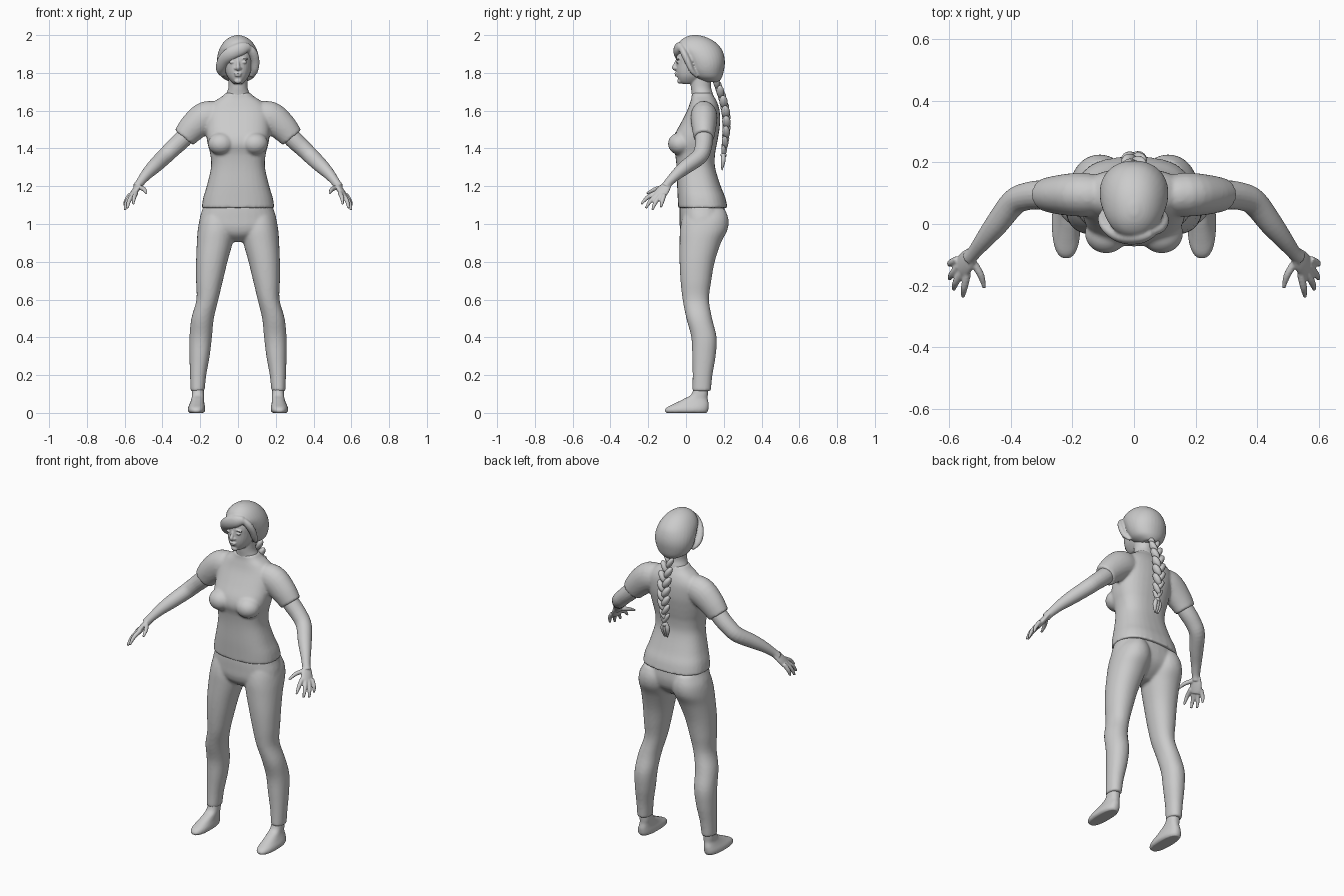
import bpy, bmesh, math
from mathutils import Vector, Matrix

grey = bpy.data.materials.new("plain grey")
grey.diffuse_color = (0.6, 0.6, 0.6, 1)


def spline(rows, steps=4):
    """Smoothly interpolate rows of numbers."""
    out = []
    for i in range(len(rows) - 1):
        a, b, c, d = (rows[max(i - 1, 0)], rows[i], rows[i + 1], rows[min(i + 2, len(rows) - 1)])
        for s in range(steps):
            t = s / steps
            out.append([0.5 * (2 * q + (r - p) * t + (2 * p - 5 * q + 4 * r - w) * t * t
                        + (3 * q - p - 3 * r + w) * t ** 3) for p, q, r, w in zip(a, b, c, d)])
    return out + [list(rows[-1])]


def skin_rings(bm, rings):
    """Close a list of point rings into a solid."""
    vs = [[bm.verts.new(p) for p in ring] for ring in rings]
    n = len(vs[0])
    faces = [bm.faces.new((a[i], a[(i + 1) % n], b[(i + 1) % n], b[i]))
             for a, b in zip(vs, vs[1:]) for i in range(n)]
    faces += [bm.faces.new(vs[0][::-1]), bm.faces.new(vs[-1])]
    bmesh.ops.recalc_face_normals(bm, faces=faces)


def stack(bm, rows, power=2.3, side=1, n=32):
    """Horizontal sections: z, x0, x1, y0, y1."""
    rings = []
    for z, x0, x1, y0, y1 in spline(rows):
        ring = []
        for i in range(n):
            a = 2 * math.pi * i / n
            c, s = math.cos(a), math.sin(a)
            px = math.copysign(abs(c) ** (2 / power), c)
            py = math.copysign(abs(s) ** (2 / power), s)
            ring.append((side * ((x0 + x1) / 2 + px * (x1 - x0) / 2),
                         (y0 + y1) / 2 + py * (y1 - y0) / 2, z))
        rings.append(ring)
    skin_rings(bm, rings)


def tube(bm, rows, flat=1.0, axis=(0, 1, 0), side=1, n=20):
    """Path rows: x, y, z, radius; flat scales the radius along axis."""
    pts = spline(rows)
    rings = []
    for i, (x, y, z, r) in enumerate(pts):
        t = (Vector(pts[min(i + 1, len(pts) - 1)][:3]) - Vector(pts[max(i - 1, 0)][:3])).normalized()
        v = Vector(axis)
        v = (v - t * v.dot(t)).normalized()
        u = t.cross(v)
        ring = []
        for k in range(n):
            a = 2 * math.pi * k / n
            p = Vector((x, y, z)) + u * r * math.cos(a) + v * r * flat * math.sin(a)
            ring.append((side * p.x, p.y, p.z))
        rings.append(ring)
    skin_rings(bm, rings)


def blob(bm, loc, size, rot=(0, 0, 0)):
    m = Matrix.Translation(loc)
    for k, ax in zip(rot, "XYZ"):
        m = m @ Matrix.Rotation(k, 4, ax)
    bmesh.ops.create_uvsphere(bm, u_segments=20, v_segments=12, radius=1,
                              matrix=m @ Matrix.Diagonal((*size, 1)))


def finish(name, bm, voxel=0, smooth=0):
    me = bpy.data.meshes.new(name)
    bm.to_mesh(me)
    bm.free()
    me.materials.append(grey)
    me.polygons.foreach_set("use_smooth", [True] * len(me.polygons))
    ob = bpy.data.objects.new(name, me)
    bpy.context.collection.objects.link(ob)
    if voxel:
        mod = ob.modifiers.new("fuse", 'REMESH')
        mod.mode, mod.voxel_size, mod.use_smooth_shade = 'VOXEL', voxel, True
    if smooth:
        mod = ob.modifiers.new("soften", 'SMOOTH')
        mod.factor, mod.iterations = 0.5, smooth
    return ob


# Trousers: hips and two legs fused
bm = bmesh.new()
stack(bm, [(.905, -.05, .05, .03, .11), (.94, -.13, .13, -.015, .16), (.98, -.2, .2, -.032, .195),
           (1.03, -.203, .203, -.034, .208), (1.08, -.188, .188, -.034, .205), (1.11, -.18, .18, -.03, .2)])
for s in (1, -1):
    stack(bm, [(.115, .177, .251, .033, .132), (.2, .168, .254, .035, .14), (.3, .15, .257, .033, .157),
               (.4, .138, .257, .028, .162), (.5, .128, .247, .002, .138), (.6, .104, .22, -.018, .122),
               (.7, .08, .222, -.029, .134), (.8, .056, .222, -.034, .152), (.9, .028, .218, -.034, .185),
               (.97, .015, .213, -.032, .22), (1.03, .02, .2, -.02, .224), (1.08, .05, .17, 0, .205)],
          2.15, s)
finish("trousers", bm, .008, 5)

# Shirt: torso, bust and short sleeves fused
bm = bmesh.new()
stack(bm, [(1.085, -.193, .193, -.041, .22), (1.14, -.184, .184, -.044, .208), (1.2, -.166, .166, -.047, .184),
           (1.3, -.143, .143, -.05, .154), (1.37, -.147, .147, -.058, .154), (1.42, -.16, .16, -.072, .163),
           (1.47, -.168, .168, -.062, .172), (1.53, -.17, .17, -.03, .18), (1.6, -.165, .165, .006, .178),
           (1.645, -.13, .13, .022, .165), (1.675, -.085, .085, .03, .148), (1.695, -.066, .066, .03, .138)], 2.5)
for s in (1, -1):
    blob(bm, (s * .09, -.03, 1.425), (.07, .066, .06))
    tube(bm, [(.08, .09, 1.57, .07), (.165, .095, 1.568, .083), (.235, .095, 1.515, .076),
              (.286, .095, 1.457, .063)], .86, side=s)
finish("shirt", bm, .008, 5)

# Arms and hands
for s, label in ((1, "left"), (-1, "right")):
    bm = bmesh.new()
    tube(bm, [(.23, .095, 1.52, .046), (.29, .095, 1.452, .048), (.345, .09, 1.4, .045),
              (.39, .07, 1.356, .043), (.445, .0, 1.303, .038), (.485, -.05, 1.262, .03),
              (.518, -.092, 1.22, .023), (.535, -.11, 1.195, .024)], side=s)
    # palm
    tube(bm, [(.52, -.09, 1.22, .02), (.54, -.117, 1.185, .034), (.556, -.14, 1.155, .036),
              (.563, -.15, 1.14, .03)], .45, (.75, -.2, .5), s)
    # fingers: knuckle, middle joint, tip
    for base, mid, tip in (((.54, -.16, 1.165), (.55, -.205, 1.14), (.555, -.237, 1.105)),
                           ((.556, -.152, 1.155), (.577, -.188, 1.122), (.585, -.213, 1.083)),
                           ((.566, -.135, 1.152), (.59, -.163, 1.112), (.598, -.178, 1.073)),
                           ((.572, -.115, 1.155), (.594, -.126, 1.12), (.599, -.133, 1.088)),
                           ((.525, -.12, 1.195), (.497, -.165, 1.183), (.485, -.208, 1.162))):
        tube(bm, [(*base, .0125), (*mid, .0115), (*tip, .006)], side=s, n=12)
    finish(label + "_arm", bm, .0045, 2)

    # Foot and ankle
    bm = bmesh.new()
    stack(bm, [(.0, .182, .258, -.105, .11), (.012, .174, .266, -.113, .117), (.03, .174, .264, -.1, .12),
               (.05, .178, .255, -.06, .12), (.075, .18, .246, -.01, .115), (.1, .18, .244, .03, .116),
               (.16, .183, .242, .045, .12)], 2.4, s)
    finish(label + "_foot", bm, .006, 2)

# Head: skull, neck and facial features fused
bm = bmesh.new()
stack(bm, [(1.742, -.022, .022, -.02, .05), (1.755, -.037, .037, -.036, .08), (1.78, -.056, .056, -.046, .11),
           (1.81, -.068, .068, -.052, .15), (1.85, -.076, .076, -.052, .18), (1.89, -.078, .078, -.05, .18),
           (1.94, -.066, .066, -.03, .15), (1.965, -.04, .04, .0, .1)], 2.2)
stack(bm, [(1.64, -.085, .085, .035, .15), (1.69, -.062, .062, .03, .142), (1.73, -.05, .05, .025, .132),
           (1.8, -.052, .052, .02, .14)], 2)
tube(bm, [(0, -.047, 1.868, .007), (0, -.056, 1.845, .009), (0, -.063, 1.828, .012),
          (0, -.05, 1.82, .011)], n=12)                                    # nose
blob(bm, (0, -.05, 1.797), (.022, .011, .006))                             # upper lip
blob(bm, (0, -.048, 1.786), (.018, .011, .006))                            # lower lip
blob(bm, (0, -.034, 1.757), (.02, .012, .014))                             # chin
for s in (1, -1):
    blob(bm, (s * .013, -.051, 1.824), (.008, .01, .007))                  # nostril
    blob(bm, (s * .032, -.043, 1.856), (.015, .009, .007))                 # eye
    blob(bm, (s * .034, -.043, 1.876), (.023, .01, .005), (0, s * .15, 0))  # brow
finish("head", bm, .004, 2)

# Hair cap with side-swept fringe
bm = bmesh.new()
stack(bm, [(1.752, -.045, .045, .09, .175), (1.775, -.083, .083, .045, .19), (1.81, -.103, .103, .018, .2),
           (1.85, -.111, .111, .0, .206), (1.89, -.109, .109, -.022, .202), (1.93, -.097, .097, -.046, .186),
           (1.965, -.074, .074, -.034, .152), (1.988, -.045, .045, -.005, .11), (2.0, -.012, .012, .03, .065)], 2.1)
tube(bm, [(.06, -.03, 1.94, .02), (.02, -.042, 1.928, .034), (-.035, -.04, 1.903, .036),
          (-.075, -.014, 1.868, .033), (-.092, .022, 1.82, .026), (-.08, .06, 1.785, .012)], .65)
tube(bm, [(.045, -.03, 1.945, .015), (.078, -.014, 1.91, .022), (.092, .008, 1.865, .022),
          (.09, .03, 1.815, .018), (.075, .06, 1.78, .01)], .8)
finish("hair", bm, .006, 3)

# Braid: overlapping slanted locks on both sides, a tie and a tail
bm = bmesh.new()
path = spline([(.155, 1.765), (.182, 1.7), (.205, 1.62), (.214, 1.54), (.21, 1.46), (.2, 1.385)], 3)
for i, (y, z) in enumerate(path):
    s = 1 if i % 2 else -1
    w = 1 - .35 * abs(i / 7 - 1) ** 2
    blob(bm, (s * .016 * w, y, z), (.019 * w, .023 * w, .038), (0.1, s * .55, 0))
blob(bm, (0, .199, 1.365), (.016, .016, .014))
for x in (-.012, 0, .012):
    tube(bm, [(x * .5, .198, 1.37, .01), (x * 1.3, .197, 1.335, .013), (x * .8, .19, 1.285, .003)], n=10)
finish("braid", bm)
